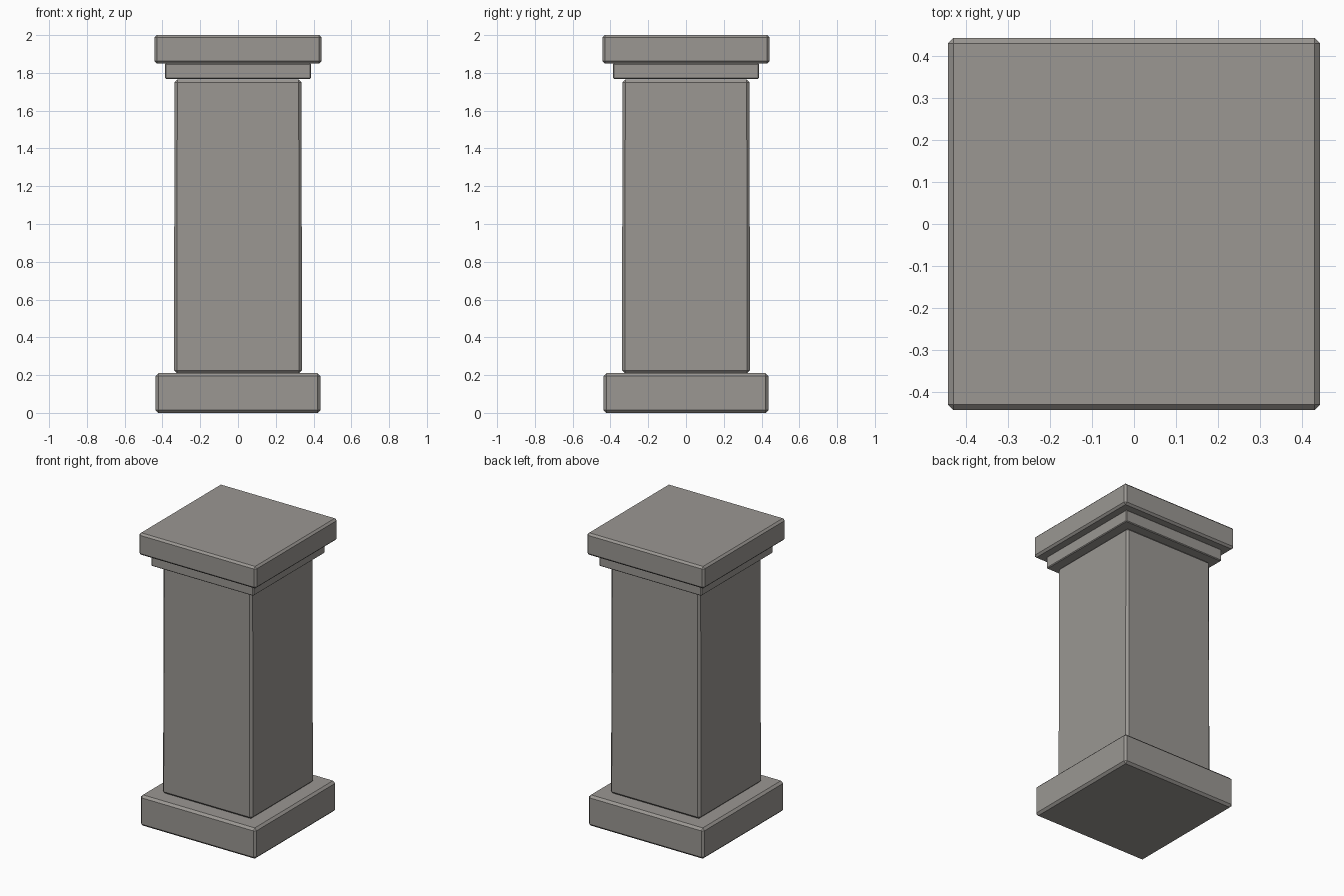
import bpy
import bmesh

if "Cube" in bpy.data.objects:
    bpy.data.objects.remove(bpy.data.objects["Cube"])

stone = bpy.data.materials.new("warm_grey_stone")
stone.diffuse_color = (0.325, 0.31, 0.29, 1.0)
stone.use_nodes = True
stone.node_tree.nodes["Principled BSDF"].inputs["Base Color"].default_value = stone.diffuse_color


def slab(name, half_bottom, half_top, z0, z1, bevel):
    """Square block with chamfered edges and an optional slight taper."""
    bm = bmesh.new()
    bmesh.ops.create_cube(bm, size=2.0)
    for v in bm.verts:
        half = half_top if v.co.z > 0 else half_bottom
        v.co.x *= half
        v.co.y *= half
        v.co.z = z1 if v.co.z > 0 else z0
    bmesh.ops.bevel(bm, geom=bm.edges[:], offset=bevel, offset_type='OFFSET',
                    segments=1, affect='EDGES', profile=0.5)
    mesh = bpy.data.meshes.new(name)
    bm.to_mesh(mesh)
    bm.free()
    mesh.materials.append(stone)
    obj = bpy.data.objects.new(name, mesh)
    bpy.context.collection.objects.link(obj)
    return obj


# Wide foot of the pillar
slab("base", 0.437, 0.437, 0.0, 0.21, 0.015)
# Tall square shaft
slab("shaft", 0.339, 0.336, 0.21, 1.765, 0.015)
# Thin moulding under the cap
slab("neck", 0.386, 0.386, 1.768, 1.85, 0.005)
# Overhanging top slab
slab("cap", 0.443, 0.443, 1.85, 2.0, 0.013)
